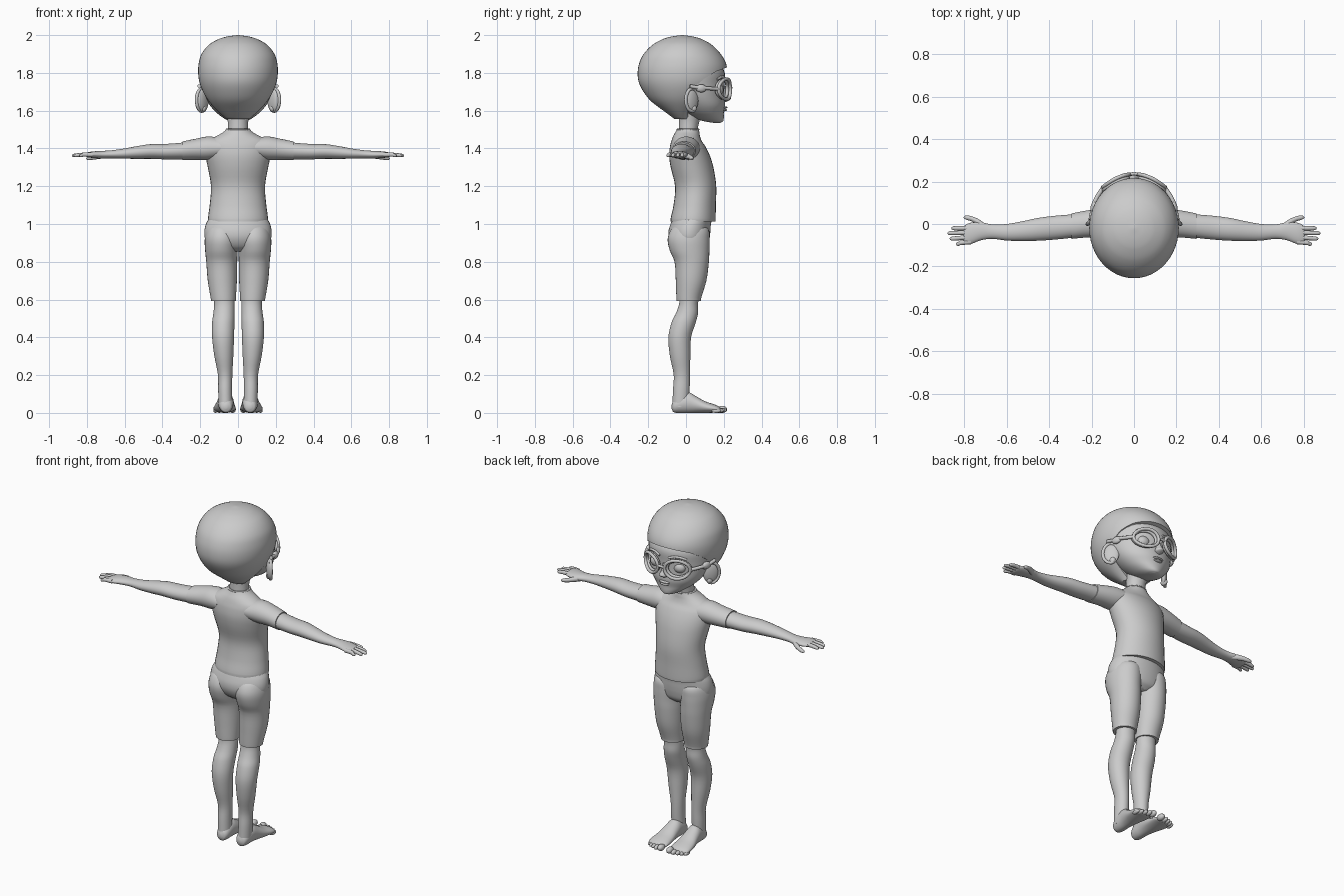
import bpy, bmesh, math
from mathutils import Matrix, Vector

GREY = bpy.data.materials.new("plain_grey")
GREY.diffuse_color = (0.6, 0.6, 0.6, 1)


def finish(name, bm, mirror=False):
    bmesh.ops.recalc_face_normals(bm, faces=bm.faces)
    me = bpy.data.meshes.new(name)
    bm.to_mesh(me)
    bm.free()
    me.materials.append(GREY)
    ob = bpy.data.objects.new(name, me)
    bpy.context.collection.objects.link(ob)
    if mirror:
        m = ob.modifiers.new("mirror", 'MIRROR')
        m.use_mirror_merge = False
    return ob


def spline(rows, steps):
    """Smooth interpolation through rows of numbers."""
    rows = [Vector(r) for r in rows]
    out = []
    for i in range(len(rows) - 1):
        p1, p2 = rows[i], rows[i + 1]
        p0, p3 = rows[max(i - 1, 0)], rows[min(i + 2, len(rows) - 1)]
        # tangents scaled by station spacing keep uneven rows smooth
        d = p2[0] - p1[0]
        m1 = (p2 - p0) * (d / (p2[0] - p0[0]))
        m2 = (p3 - p1) * (d / (p3[0] - p1[0]))
        for s in range(steps):
            t = s / steps
            r = (p1 * (2*t**3 - 3*t**2 + 1) + m1 * (t**3 - 2*t**2 + t)
                 + p2 * (3*t**2 - 2*t**3) + m2 * (t**3 - t**2))
            r[0] = p1[0] + d * t
            out.append(r)
    return out + [rows[-1]]


def loft(name, axis, rows, mirror=False, n=32, steps=4):
    """Rows: station along axis, two centre values, two radii."""
    bm = bmesh.new()
    rings = []
    for t, a, b, ra, rb in spline(rows, steps):
        ring = []
        for k in range(n):
            w = 2 * math.pi * k / n
            u = a + max(ra, .001) * math.cos(w)
            v = b + max(rb, .001) * math.sin(w)
            ring.append(bm.verts.new({'x': (t, u, v), 'y': (u, t, v), 'z': (u, v, t)}[axis]))
        rings.append(ring)
    for lo, hi in zip(rings, rings[1:]):
        for k in range(n):
            j = (k + 1) % n
            bm.faces.new((lo[k], lo[j], hi[j], hi[k]))
    bm.faces.new(rings[0])
    bm.faces.new(rings[-1])
    return finish(name, bm, mirror)


def ball(name, centre, radii, mirror=False, turn=0):
    bm = bmesh.new()
    mat = (Matrix.Translation(centre) @ Matrix.Rotation(math.radians(turn), 4, 'Z')
           @ Matrix.Diagonal((*radii, 1)))
    bmesh.ops.create_uvsphere(bm, u_segments=24, v_segments=14, radius=1, matrix=mat)
    return finish(name, bm, mirror)


def tube(name, pts, radius, closed=False, mirror=True):
    cu = bpy.data.curves.new(name, 'CURVE')
    cu.dimensions = '3D'
    cu.bevel_depth = radius
    cu.bevel_resolution = 3
    cu.use_fill_caps = True
    for side in ((1, -1) if mirror else (1,)):
        sp = cu.splines.new('POLY')
        sp.points.add(len(pts) - 1)
        for p, (x, y, z) in zip(sp.points, pts):
            p.co = (x * side, y, z, 1)
        sp.use_cyclic_u = closed
    cu.materials.append(GREY)
    ob = bpy.data.objects.new(name, cu)
    bpy.context.collection.objects.link(ob)


# Swim cap, cut away around the face
cap = loft("swim_cap", 'z', [
    (1.555, 0, -.02, .06, .04), (1.6, 0, -.03, .11, .09), (1.65, 0, -.03, .155, .155),
    (1.7, 0, -.025, .185, .2), (1.75, 0, -.02, .204, .23), (1.8, 0, -.019, .211, .237),
    (1.85, 0, -.018, .208, .23), (1.9, 0, -.02, .193, .204), (1.95, 0, -.02, .153, .155),
    (1.98, 0, -.02, .1, .1), (1.993, 0, -.02, .055, .055), (2.0, 0, -.02, .004, .004)], n=48)
bm = bmesh.new()
outline = [(.01, 1.5), (.01, 1.68), (.05, 1.73), (.1, 1.772), (.16, 1.808), (.3, 1.86), (.3, 1.5)]
base = bm.faces.new([bm.verts.new((-.4, y, z)) for y, z in outline])
new = bmesh.ops.extrude_face_region(bm, geom=[base])["geom"]
bmesh.ops.translate(bm, vec=(.8, 0, 0), verts=[g for g in new if isinstance(g, bmesh.types.BMVert)])
cutter = finish("face_opening_cutter", bm)
cutter.hide_render = True
cutter.hide_set(True)
cut = cap.modifiers.new("face_opening", 'BOOLEAN')
cut.operation = 'DIFFERENCE'
cut.object = cutter

# Face and its features
loft("face", 'z', [
    (1.535, 0, .165, .012, .015), (1.542, 0, .15, .04, .045), (1.56, 0, .12, .075, .08),
    (1.59, 0, .095, .115, .105), (1.63, 0, .075, .15, .132), (1.68, 0, .045, .176, .158),
    (1.74, 0, .022, .19, .182), (1.8, 0, .008, .197, .197), (1.85, 0, -.01, .19, .19)], n=40)
ball("chin", (0, .165, 1.562), (.04, .035, .025))
loft("nose", 'z', [(1.645, 0, .2, .004, .008), (1.655, 0, .208, .022, .022), (1.665, 0, .212, .023, .027),
                   (1.685, 0, .205, .014, .022), (1.73, 0, .198, .01, .014)], n=16)
ball("upper_lip", (0, .199, 1.617), (.034, .021, .007))
ball("lower_lip", (0, .195, 1.604), (.028, .023, .008))
ball("eye", (.075, .168, 1.71), (.038, .03, .032), True)
tube("eyebrow", [(.03, .206, 1.768), (.06, .198, 1.779), (.09, .186, 1.778), (.12, .165, 1.765)], .007)

# Ears flare outward toward the back
ball("ear", (.186, .03, 1.655), (.017, .044, .062), True, 40)
rim = []
for i in range(15):
    w = math.radians(-110 + 260 * i / 14)
    s, h = -.043 * math.cos(w), .06 * math.sin(w)
    rim.append((.192 - .64 * s, .032 + .77 * s, 1.657 + h))
tube("ear_rim", rim, .009)
ball("ear_lobe", (.183, .035, 1.612), (.016, .022, .02), True)


# Goggles wrap around the face
def goggle_ring(rx, rz, depth):
    pts = []
    for i in range(28):
        w = 2 * math.pi * i / 28
        x = .085 + rx * math.cos(w)
        pts.append((x, depth - 2.9 * x * x, 1.714 + rz * math.sin(w)))
    return pts


tube("goggle_frame", goggle_ring(.063, .054, .236), .009, True)
tube("goggle_seal", goggle_ring(.058, .048, .22), .009, True)
tube("goggle_bridge", [(-.028, .232, 1.717), (0, .238, 1.722), (.028, .232, 1.717)], .008, mirror=False)
tube("goggle_strap", [(.148, .168, 1.714), (.17, .135, 1.717), (.188, .1, 1.72), (.197, .06, 1.722),
                      (.205, .02, 1.73)], .01)
ball("strap_buckle", (.19, .08, 1.718), (.015, .03, .021), True, 15)

# Neck and shirt
loft("neck", 'z', [(1.44, 0, .01, .055, .05), (1.5, 0, .012, .053, .05), (1.55, 0, .018, .055, .055),
                   (1.62, 0, .03, .07, .07)])
loft("shirt", 'z', [
    (1.012, 0, .037, .158, .119), (1.03, 0, .038, .159, .119), (1.1, 0, .046, .15, .112),
    (1.2, 0, .051, .143, .109), (1.3, 0, .032, .16, .113), (1.36, 0, .019, .172, .108),
    (1.41, 0, .009, .176, .094), (1.44, 0, .003, .16, .08), (1.465, 0, .003, .115, .071),
    (1.485, 0, .007, .08, .064), (1.502, 0, .01, .062, .058)])
loft("sleeve", 'x', [
    (.09, .002, 1.402, .075, .055), (.16, .002, 1.401, .07, .062), (.22, 0, 1.396, .064, .056),
    (.295, -.01, 1.388, .06, .049)], True)
tube("shirt_collar", [(.06 * math.cos(a), .01 + .056 * math.sin(a), 1.5)
                      for a in (i * math.pi / 14 for i in range(28))], .005, True, False)

# Arms, palms, fingers
loft("arm_and_palm", 'x', [
    (.27, -.008, 1.388, .055, .045), (.38, -.018, 1.383, .056, .041), (.46, -.026, 1.384, .053, .039),
    (.53, -.034, 1.379, .046, .034), (.6, -.039, 1.373, .039, .027), (.67, -.036, 1.369, .034, .021),
    (.72, -.034, 1.367, .042, .02), (.77, -.044, 1.367, .05, .017), (.8, -.052, 1.366, .044, .012),
    (.806, -.053, 1.366, .03, .006)], True)
for label, y0, y1, tip in (("little", -.085, -.094, .84), ("ring", -.063, -.069, .87),
                           ("middle", -.041, -.043, .88), ("index", -.02, -.02, .862)):
    loft(label + "_finger", 'x', [
        (.77, y0, 1.367, .011, .012), (.82, (y0 + y1) / 2, 1.367, .0105, .011),
        (tip - .012, y1, 1.363, .0095, .009), (tip - .003, y1, 1.362, .006, .006),
        (tip, y1, 1.362, .001, .001)], True, 14, 3)
loft("thumb", 'x', [
    (.69, -.025, 1.365, .014, .014), (.73, .004, 1.36, .017, .015), (.765, .024, 1.353, .012, .012),
    (.79, .03, 1.348, .0105, .01), (.8, .031, 1.347, .006, .006), (.804, .031, 1.347, .001, .001)],
    True, 16)

# Shorts
loft("shorts_seat", 'z', [
    (.855, 0, .025, .07, .06), (.88, 0, .022, .15, .09), (.92, 0, .017, .174, .107),
    (.96, 0, .018, .178, .111), (1.0, 0, .025, .17, .107), (1.03, 0, .035, .154, .105)], n=40)
loft("shorts_leg", 'z', [
    (.592, .077, .014, .065, .064), (.61, .078, .015, .067, .066), (.7, .083, .027, .077, .081),
    (.8, .086, .03, .082, .091), (.86, .088, .019, .086, .105), (.92, .086, .014, .09, .111),
    (.97, .085, .02, .08, .1), (1.0, .085, .02, .06, .07)], True)

# Lower legs and feet
loft("lower_leg", 'z', [
    (.03, .066, -.03, .036, .042), (.12, .068, -.025, .037, .044), (.2, .068, -.022, .038, .043),
    (.3, .075, -.031, .05, .054), (.4, .079, -.033, .058, .06), (.48, .078, -.012, .059, .064),
    (.53, .074, .006, .056, .058), (.58, .072, .014, .054, .05), (.65, .075, .02, .055, .055)], True)
loft("foot", 'y', [
    (-.076, .064, .032, .008, .01), (-.068, .064, .034, .027, .029), (-.04, .064, .045, .038, .045),
    (.01, .065, .055, .042, .055), (.05, .067, .045, .047, .045), (.1, .07, .031, .055, .031),
    (.15, .071, .023, .059, .022), (.175, .07, .018, .052, .016), (.185, .069, .016, .03, .008)], True)
for i, (x, y, r) in enumerate(((.029, .192, .0185), (.056, .19, .0135), (.079, .182, .0125),
                               (.1, .173, .012), (.119, .16, .0115))):
    ball("toe_%d" % (i + 1), (x, y, r), (r * .95, .026, r), True)

# Smooth shading with sharp hems
meshes = [o for o in bpy.context.scene.objects if o.type == 'MESH' and o != cutter]
for o in meshes:
    o.select_set(True)
bpy.context.view_layer.objects.active = meshes[0]
bpy.ops.object.shade_smooth_by_angle(angle=math.radians(40))
